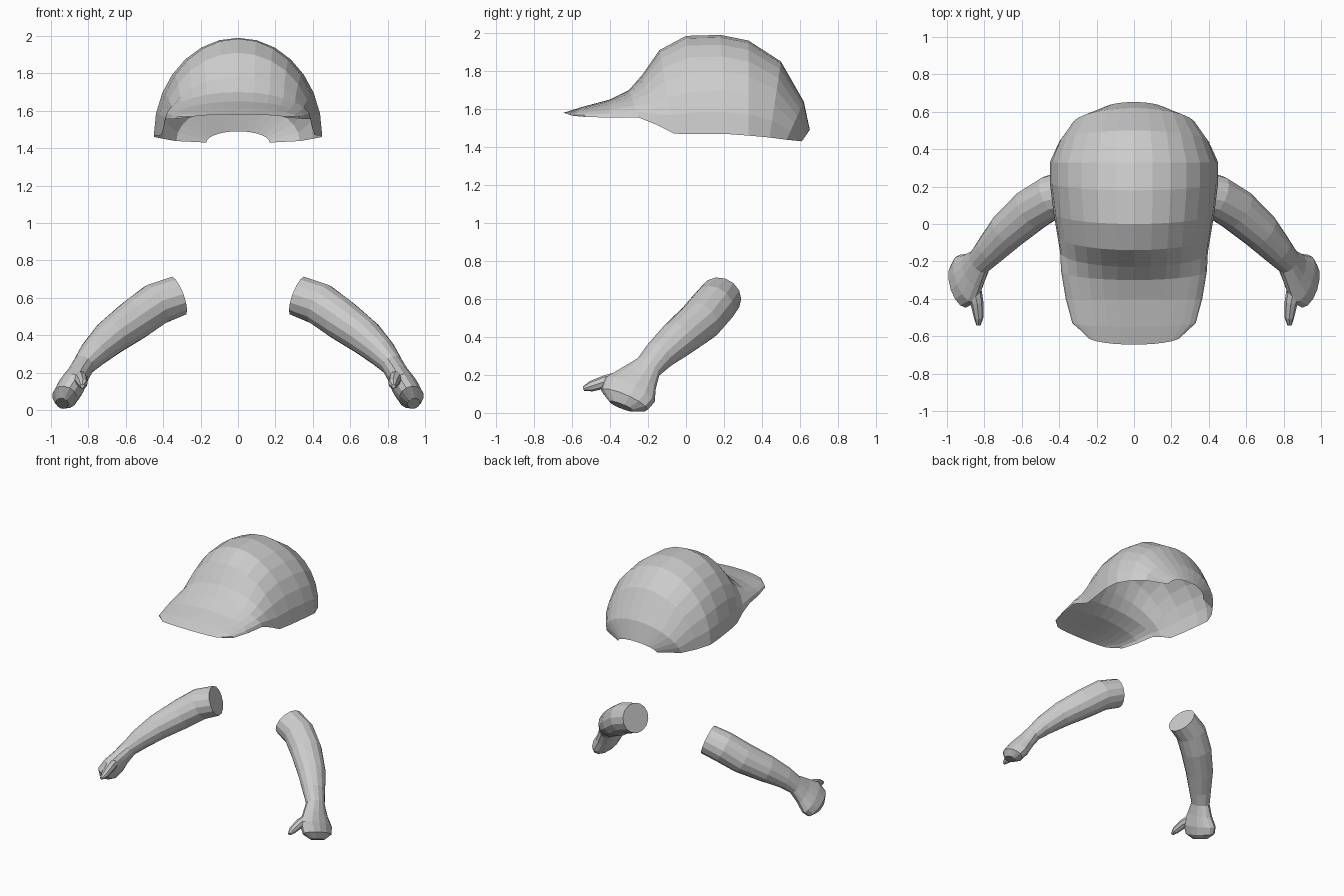
import bpy, bmesh, math
from mathutils import Vector

if "Cube" in bpy.data.objects:
    bpy.data.objects.remove(bpy.data.objects["Cube"])


def make_object(name, rows, closed, mirror=False):
    """Skin a list of point rows; closed rows become capped tubes."""
    bm = bmesh.new()
    grid = [[bm.verts.new(p) for p in row] for row in rows]
    n = len(grid[0])
    for a, b in zip(grid, grid[1:]):
        for i in range(n if closed else n - 1):
            j = (i + 1) % n
            bm.faces.new((a[i], a[j], b[j], b[i]))
    if closed:
        bm.faces.new(grid[0])
        bm.faces.new(grid[-1])
    bmesh.ops.recalc_face_normals(bm, faces=bm.faces)
    if not closed:
        bm.normal_update()
        if sum(f.normal.z for f in bm.faces) < 0:
            bmesh.ops.reverse_faces(bm, faces=bm.faces)
    me = bpy.data.meshes.new(name)
    bm.to_mesh(me)
    bm.free()
    ob = bpy.data.objects.new(name, me)
    bpy.context.collection.objects.link(ob)
    if mirror:
        ob.modifiers.new("mirror", "MIRROR").use_mirror_merge = False
    return ob


def tube(name, sections, sides):
    """Elliptical tube through (centre, wide radius, thin radius) sections."""
    pts = [Vector(s[0]) for s in sections]
    rows = []
    for k, (c, wide, thin) in enumerate(sections):
        d = (pts[min(k + 1, len(pts) - 1)] - pts[max(k - 1, 0)]).normalized()
        ref = Vector((0, 1, 0)) if abs(d.y) < 0.85 else Vector((0, 0, 1))
        w = (ref - d * ref.dot(d)).normalized()
        t = d.cross(w)
        rows.append([pts[k] + w * wide * math.cos(a) + t * thin * math.sin(a)
                     for a in (2 * math.pi * i / sides for i in range(sides))])
    return make_object(name, rows, True, mirror=True)


# Cap: arches from rim to rim, as (centre y, z) and (rim x, y, z), brim to back
arches = [
    ((-0.645, 1.58), (0.25, -0.60, 1.565)),
    ((-0.55, 1.61), (0.33, -0.53, 1.558)),
    ((-0.40, 1.65), (0.365, -0.40, 1.555)),
    ((-0.30, 1.70), (0.39, -0.25, 1.555)),
    ((-0.23, 1.78), (0.395, -0.15, 1.515)),
    ((-0.14, 1.91), (0.41, -0.06, 1.47)),
    ((0.00, 1.985), (0.43, 0.06, 1.468)),
    ((0.18, 1.99), (0.45, 0.22, 1.468)),
    ((0.33, 1.96), (0.45, 0.33, 1.46)),
    ((0.50, 1.85), (0.40, 0.44, 1.45)),
    ((0.62, 1.64), (0.33, 0.53, 1.438)),
    ((0.652, 1.49), (0.17, 0.61, 1.43)),
]
rows = []
for (ym, zm), (xe, ye, ze) in arches:
    row = []
    for i in range(15):
        t = math.pi / 2 * (i - 7) / 7
        f = math.cos(t)
        row.append((xe * math.sin(t), ye + (ym - ye) * f, ze + (zm - ze) * f))
    rows.append(row)
make_object("cap", rows, False)

# Arms with mitten hands, mirrored across x
tube("arms", [
    ((0.32, 0.18, 0.61), 0.115, 0.11),
    ((0.44, 0.145, 0.565), 0.118, 0.115),
    ((0.55, 0.075, 0.485), 0.118, 0.112),
    ((0.68, -0.04, 0.39), 0.105, 0.098),
    ((0.77, -0.14, 0.305), 0.085, 0.078),
    ((0.825, -0.20, 0.24), 0.075, 0.06),
    ((0.86, -0.25, 0.18), 0.11, 0.062),
    ((0.895, -0.295, 0.12), 0.15, 0.072),
    ((0.927, -0.325, 0.068), 0.135, 0.068),
    ((0.94, -0.34, 0.035), 0.07, 0.035),
], 14)

# Thumbs
tube("thumbs", [
    ((0.86, -0.32, 0.18), 0.045, 0.04),
    ((0.84, -0.42, 0.165), 0.035, 0.035),
    ((0.83, -0.50, 0.14), 0.028, 0.026),
    ((0.832, -0.54, 0.127), 0.012, 0.012),
], 8)
